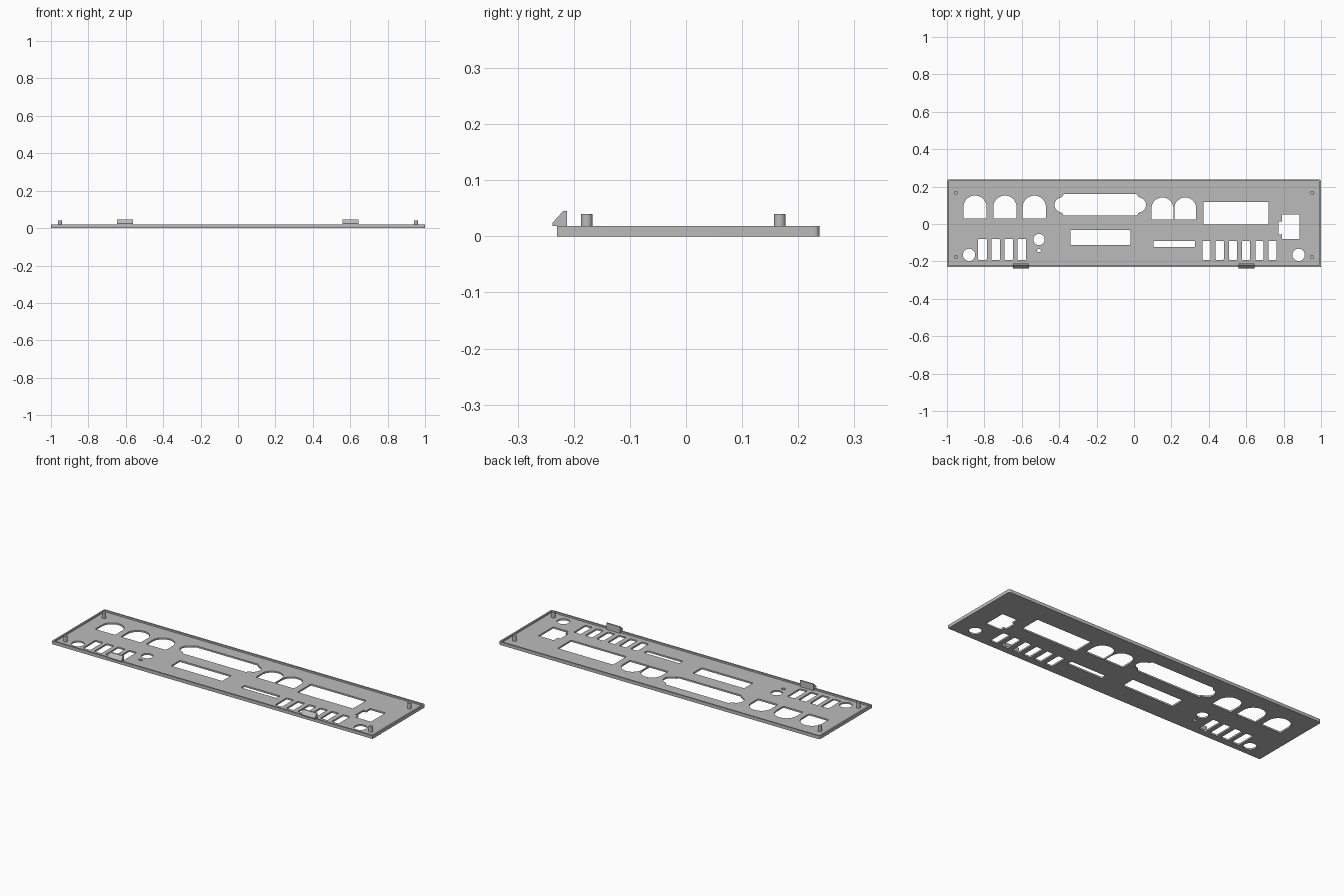
import bpy, bmesh, math

if "Cube" in bpy.data.objects:
    bpy.data.objects.remove(bpy.data.objects["Cube"])

TOP, FLOOR, RIM = 0.018, 0.009, 0.009
Y0, Y1 = -0.23, 0.238

grey = bpy.data.materials.new("light grey")
grey.diffuse_color = (0.5, 0.5, 0.5, 1)
grey.use_nodes = True
grey.node_tree.nodes["Principled BSDF"].inputs["Base Color"].default_value = grey.diffuse_color


def arc(cx, cy, r, a0, a1, n):
    """Points on an arc, angles in degrees."""
    return [(cx + r * math.cos(math.radians(a0 + (a1 - a0) * i / n)),
             cy + r * math.sin(math.radians(a0 + (a1 - a0) * i / n))) for i in range(n + 1)]


def rect(x0, x1, y0, y1, r=0.005):
    return (arc(x1 - r, y1 - r, r, 0, 90, 4) + arc(x0 + r, y1 - r, r, 90, 180, 4)
            + arc(x0 + r, y0 + r, r, 180, 270, 4) + arc(x1 - r, y0 + r, r, 270, 360, 4))


def circle(cx, cy, r, n=32):
    return arc(cx, cy, r, 0, 360, n)[:-1]


def arch(cx, y0, y1, r):
    c = 0.006
    return (arc(cx, y1 - r, r, 0, 180, 24) + arc(cx - r + c, y0 + c, c, 180, 270, 4)
            + arc(cx + r - c, y0 + c, c, 270, 360, 4))


def prisms(name, outlines, z0, z1):
    """One object made of upright prisms."""
    bm = bmesh.new()
    for pts in outlines:
        low = bm.faces.new([bm.verts.new((x, y, z0)) for x, y in pts])
        ext = bmesh.ops.extrude_face_region(bm, geom=[low])
        bmesh.ops.translate(bm, vec=(0, 0, z1 - z0),
                            verts=[v for v in ext["geom"] if isinstance(v, bmesh.types.BMVert)])
    bmesh.ops.recalc_face_normals(bm, faces=bm.faces)
    me = bpy.data.meshes.new(name)
    bm.to_mesh(me)
    bm.free()
    me.materials.append(grey)
    ob = bpy.data.objects.new(name, me)
    bpy.context.collection.objects.link(ob)
    return ob


def cut(ob, cutter):
    m = ob.modifiers.new("cut", "BOOLEAN")
    m.operation, m.solver, m.object = "DIFFERENCE", "EXACT", cutter
    bpy.context.view_layer.objects.active = ob
    bpy.ops.object.modifier_apply(modifier=m.name)
    bpy.data.objects.remove(cutter)


def smooth(ob):
    bpy.ops.object.select_all(action="DESELECT")
    ob.select_set(True)
    bpy.context.view_layer.objects.active = ob
    bpy.ops.object.shade_smooth_by_angle(angle=math.radians(30))


# Plate with rounded rear corners and a shallow recess inside the rim
outline = [(-1, Y0), (1, Y0)] + arc(0.99, Y1 - 0.01, 0.01, 0, 90, 6) + arc(-0.99, Y1 - 0.01, 0.01, 90, 180, 6)
panel = prisms("panel", [outline], 0, TOP)
cut(panel, prisms("recess_cutter", [rect(-1 + RIM, 1 - RIM, Y0 + RIM, Y1 - RIM, 0.003)], FLOOR, 0.1))

# Arched openings
holes = [arch(x, 0.03, 0.152, 0.062) for x in (-0.85, -0.69, -0.533)]
holes += [arch(x, 0.024, 0.142, 0.0585) for x in (0.152, 0.274)]

# Wide connector opening with a round ear at each end
holes.append(arc(0.024, 0.102, 0.04, -75, 75, 12) + arc(0.009, 0.148, 0.012, 0, 90, 4)
             + arc(-0.37, 0.148, 0.012, 90, 180, 4) + arc(-0.385, 0.102, 0.04, 105, 255, 12)
             + arc(-0.37, 0.057, 0.012, 180, 270, 4) + arc(0.009, 0.057, 0.012, 270, 360, 4))

# Rectangular openings
holes += [rect(0.372, 0.718, -0.002, 0.118), rect(-0.34, -0.02, -0.112, -0.032), rect(0.104, 0.326, -0.122, -0.09)]

# Socket opening with a side notch
holes.append([(0.885, -0.08), (0.885, 0.05), (0.79, 0.05), (0.79, 0.013), (0.773, 0.013),
              (0.773, -0.056), (0.79, -0.056), (0.79, -0.08)])

# Rows of upright slots
holes += [rect(-0.81 + 0.0703 * i - 0.023, -0.81 + 0.0703 * i + 0.023, -0.192, -0.08) for i in range(4)]
holes += [rect(0.388 + 0.0705 * i - 0.0215, 0.388 + 0.0705 * i + 0.0215, -0.192, -0.09) for i in range(6)]

# Round openings
holes += [circle(-0.882, -0.165, 0.033), circle(0.88, -0.165, 0.033), circle(-0.508, -0.083, 0.03)]
holes.append([(-0.508 + 0.012 * math.cos(i * math.pi / 8), -0.142 + 0.008 * math.sin(i * math.pi / 8))
              for i in range(16)])
cut(panel, prisms("opening_cutter", holes, -0.05, 0.05))
smooth(panel)

# Locating pins in the corners
pins = prisms("locating_pins", [circle(x, y, 0.0105, 24) for x in (-0.952, 0.952) for y in (-0.177, 0.167)],
              FLOOR - 0.002, 0.04)
smooth(pins)

# Snap clips on the front edge: hooked profile swept along x
profile = [(-0.238, 0.018), (-0.238, 0.024), (-0.219, 0.045), (-0.212, 0.045), (-0.212, 0.007),
           (-0.222, 0.007), (-0.222, 0.018)]
for side, x0 in (("left", -0.647), ("right", 0.56)):
    clip = prisms("snap_clip_" + side, [profile], x0, x0 + 0.085)
    # Turn (y, z, x) prism coordinates into world axes
    for v in clip.data.vertices:
        v.co = (v.co.z, v.co.x, v.co.y)
